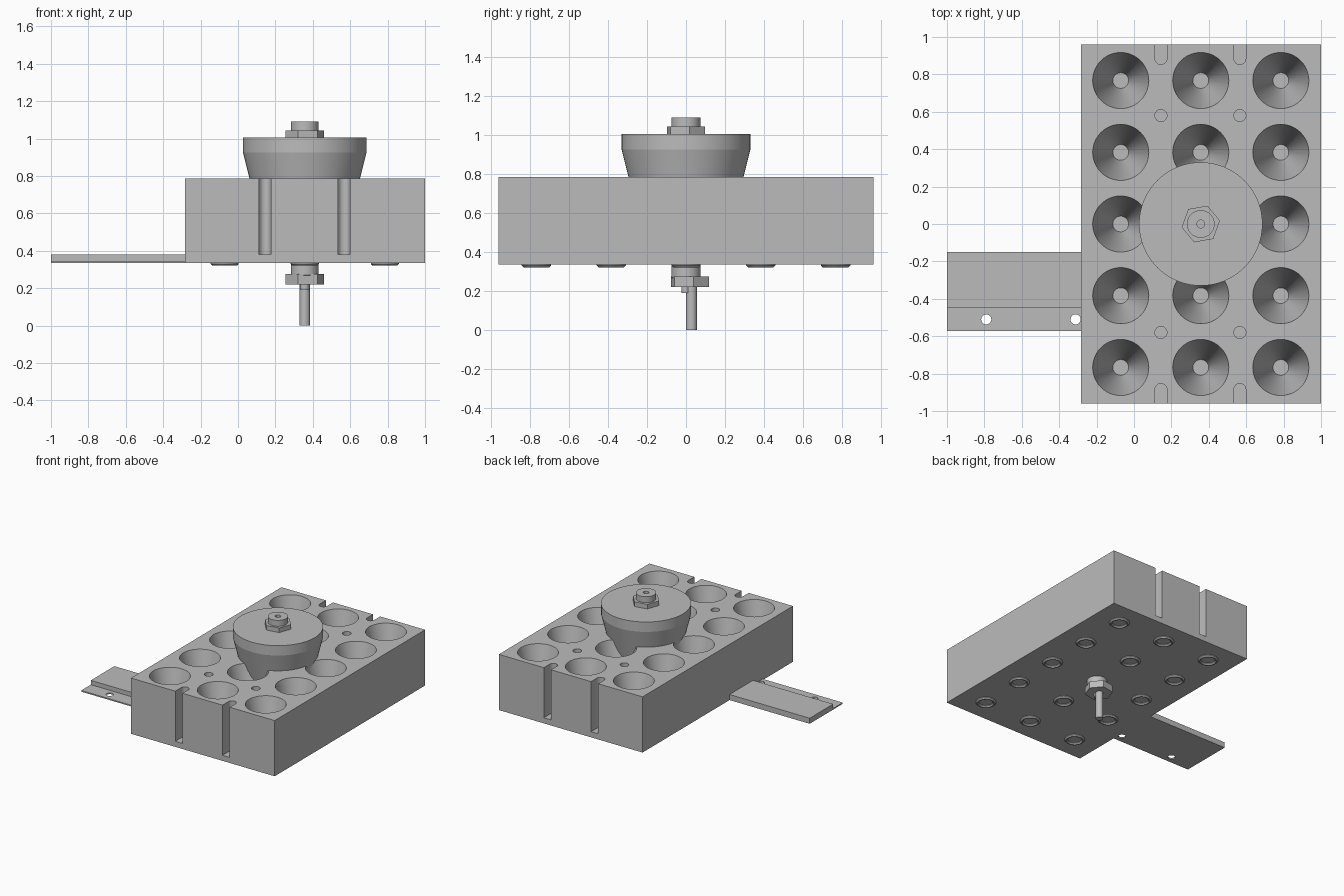
import bpy, bmesh, math

cube = bpy.data.objects.get("Cube")
if cube:
    bpy.data.objects.remove(cube, do_unlink=True)

grey = bpy.data.materials.new("plain grey")
grey.use_nodes = True
GREY = (0.5, 0.5, 0.5, 1)
grey.diffuse_color = GREY
grey.node_tree.nodes["Principled BSDF"].inputs["Base Color"].default_value = GREY

CX = 0.357                                   # centre line of the block
X0, X1, Y, Z0, Z1 = -0.284, 1.0, 0.96, 0.335, 0.785
COLS = (-0.071, CX, 0.785)
ROWS = (-0.767, -0.383, 0.0, 0.383, 0.767)


def make(name, bm):
    """Turn a bmesh into a shaded, coloured object."""
    bmesh.ops.recalc_face_normals(bm, faces=bm.faces)
    me = bpy.data.meshes.new(name)
    bm.to_mesh(me)
    bm.free()
    ob = bpy.data.objects.new(name, me)
    bpy.context.collection.objects.link(ob)
    me.materials.append(grey)
    return ob


def smooth(ob):
    bpy.ops.object.select_all(action='DESELECT')
    ob.select_set(True)
    bpy.context.view_layer.objects.active = ob
    bpy.ops.object.shade_smooth_by_angle(angle=math.radians(12))


def lathe(bm, profile, x, y, segs=48, closed=False, turn=0.0):
    """Revolve (radius, z) points; closed profiles make rings, others get caps."""
    loops = []
    for r, z in profile:
        angles = [turn + 2 * math.pi * i / segs for i in range(segs)]
        loops.append([bm.verts.new((x + r * math.cos(a), y + r * math.sin(a), z)) for a in angles])
    pairs = list(zip(loops, loops[1:]))
    if closed:
        pairs.append((loops[-1], loops[0]))
    else:
        bm.faces.new(loops[0])
        bm.faces.new(loops[-1])
    for a, b in pairs:
        for i in range(segs):
            j = (i + 1) % segs
            bm.faces.new((a[i], a[j], b[j], b[i]))


def prism(bm, outline, vec):
    """Extrude a flat outline along vec."""
    face = bm.faces.new([bm.verts.new(p) for p in outline])
    ext = bmesh.ops.extrude_face_region(bm, geom=[face])["geom"]
    bmesh.ops.translate(bm, vec=vec, verts=[v for v in ext if isinstance(v, bmesh.types.BMVert)])


def cut(ob, bm):
    """Subtract a cutter bmesh and apply the result."""
    cutter = make("cutter", bm)
    cutter.hide_render = True
    mod = ob.modifiers.new("cut", 'BOOLEAN')
    mod.operation, mod.solver, mod.object = 'DIFFERENCE', 'EXACT', cutter
    bpy.ops.object.select_all(action='DESELECT')
    ob.select_set(True)
    bpy.context.view_layer.objects.active = ob
    bpy.ops.object.modifier_apply(modifier=mod.name)
    bpy.data.objects.remove(cutter, do_unlink=True)


def turned(name, profile, x=CX, y=0.0, **kw):
    bm = bmesh.new()
    lathe(bm, profile, x, y, **kw)
    ob = make(name, bm)
    smooth(ob)
    return ob


# Main block
bm = bmesh.new()
prism(bm, [(X0, -Y, Z0), (X1, -Y, Z0), (X1, Y, Z0), (X0, Y, Z0)], (0, 0, Z1 - Z0))
block = make("block", bm)

bm = bmesh.new()
# Conical wells (the middle one is filled by the stopper)
for x in COLS:
    for y in ROWS:
        if (x, y) != (CX, 0.0):
            lathe(bm, [(0.042, 0.342), (0.15, Z1), (0.1622, Z1 + 0.05)], x, y)
for x in (0.144, 0.566):
    for s in (-1, 1):
        # Small round holes
        lathe(bm, [(0.032, 0.38), (0.032, Z1 + 0.05)], x, s * 0.58, segs=32)
        # Round-ended slots in the front and back faces
        arc = [math.pi * i / 12 for i in range(13)]
        pts = [(x + 0.032 * math.cos(a), s * (0.885 - 0.032 * math.sin(a)), 0.38) for a in arc]
        pts += [(x - 0.032, s * 1.0, 0.38), (x + 0.032, s * 1.0, 0.38)]
        prism(bm, pts, (0, 0, 0.5))
cut(block, bm)
smooth(block)

# Raised rings under the wells
bm = bmesh.new()
for x in COLS:
    for y in ROWS:
        if (x, y) != (CX, 0.0):
            lathe(bm, [(0.075, 0.337), (0.075, 0.33), (0.066, 0.321), (0.058, 0.321),
                       (0.05, 0.33), (0.05, 0.337)], x, y, segs=36, closed=True)
smooth(make("underside_rings", bm))

# Side arm with a thin flange along its front edge
bm = bmesh.new()
prism(bm, [(-1, y, z) for y, z in ((-0.572, Z0), (-0.15, Z0), (-0.15, 0.38),
                                  (-0.45, 0.38), (-0.45, 0.345), (-0.572, 0.345))],
      (1 + X0, 0, 0))
arm = make("side_arm", bm)
bm = bmesh.new()
for x in (-0.79, -0.3125):
    lathe(bm, [(0.027, 0.3), (0.027, 0.4)], x, -0.51, segs=32)
cut(arm, bm)
smooth(arm)

# Tapered stopper reaching down into the block
turned("stopper", [(0.19, 0.345), (0.295, Z1), (0.33, 0.925), (0.33, 1.005)], segs=64)

# Top nut and stud with a small centre hole
turned("top_nut", [(0.104, 1.0), (0.104, 1.042)], segs=6, turn=math.radians(10))
turned("top_stud", [(0.074, 1.0), (0.074, 1.09), (0.021, 1.09), (0.021, 1.05)])

# Bottom collar, nut, stub and offset shaft
turned("bottom_collar", [(0.066, 0.262), (0.074, 0.27), (0.074, 0.34)])
turned("bottom_nut", [(0.104, 0.22), (0.104, 0.275)], y=0.02, segs=6, turn=math.radians(10))
turned("bottom_stub", [(0.024, 0.19), (0.024, 0.27)], segs=32)
turned("bottom_shaft", [(0.028, 0.0), (0.028, 0.27)], y=0.028, segs=36)
